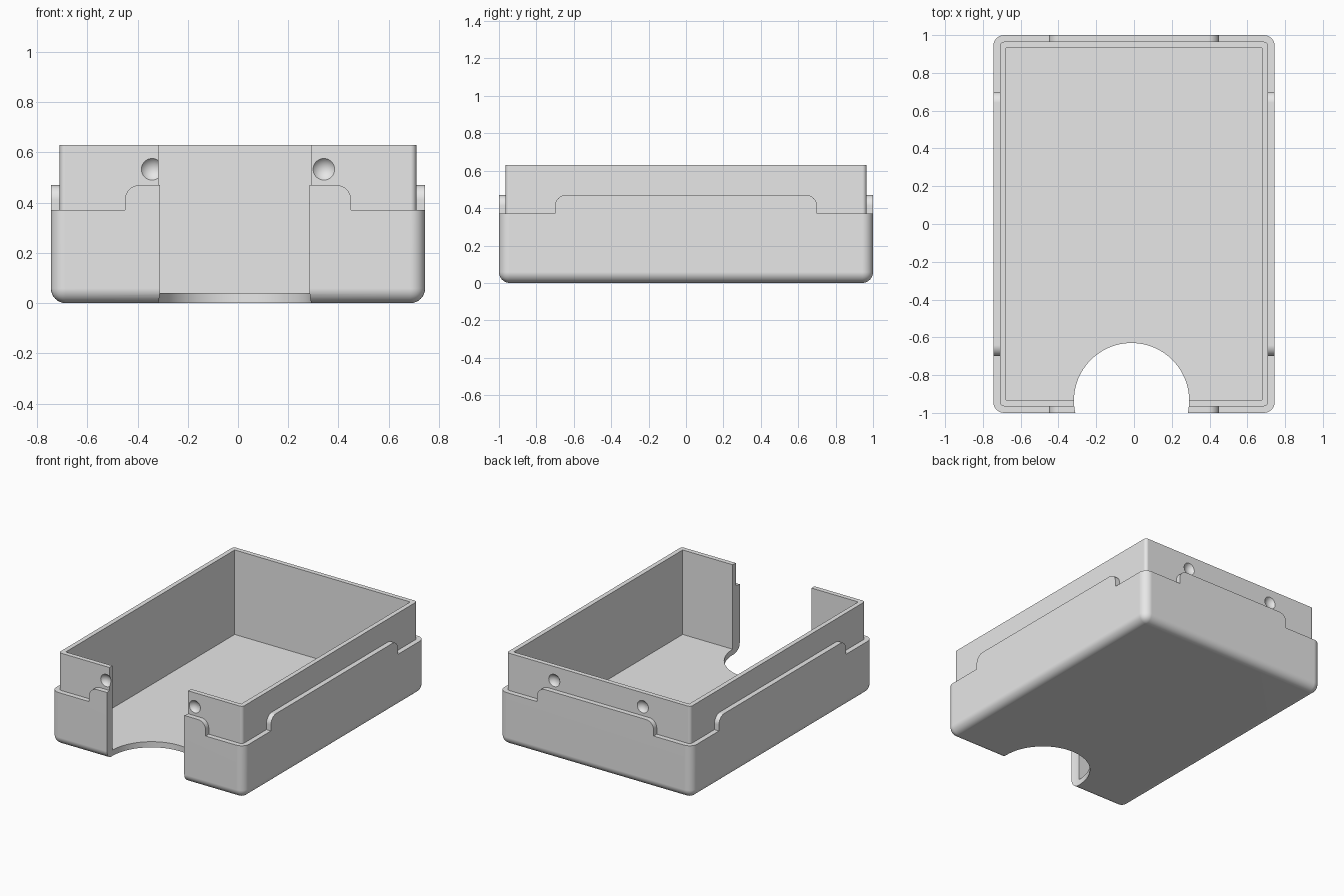
import bpy, bmesh, math
from mathutils import Matrix, Vector

cube = bpy.data.objects.get("Cube")
if cube:
    bpy.data.objects.remove(cube, do_unlink=True)

grey = bpy.data.materials.new("plain grey")
grey.use_nodes = True
grey.diffuse_color = (0.8, 0.8, 0.8, 1)
grey.node_tree.nodes["Principled BSDF"].inputs["Base Color"].default_value = (0.8, 0.8, 0.8, 1)


def finish(name, bm):
    """Turn a bmesh into a named grey object."""
    bmesh.ops.recalc_face_normals(bm, faces=bm.faces)
    mesh = bpy.data.meshes.new(name)
    bm.to_mesh(mesh)
    bm.free()
    mesh.materials.append(grey)
    obj = bpy.data.objects.new(name, mesh)
    bpy.context.collection.objects.link(obj)
    return obj


def box(name, hx, hy, z0, z1, radius=0.0, round_bottom=False):
    """Box with optionally rounded upright edges and bottom edges."""
    bm = bmesh.new()
    bmesh.ops.create_cube(bm, size=1)
    for v in bm.verts:
        v.co = Vector((math.copysign(hx, v.co.x), math.copysign(hy, v.co.y),
                       z1 if v.co.z > 0 else z0))
    if radius:
        edges = []
        for e in bm.edges:
            a, b = (v.co.z for v in e.verts)
            if a != b or (round_bottom and a == z0):
                edges.append(e)
        bmesh.ops.bevel(bm, geom=edges, offset=radius, offset_type='OFFSET',
                        segments=8, profile=0.5, affect='EDGES')
    return finish(name, bm)


def activate(obj):
    bpy.ops.object.select_all(action='DESELECT')
    obj.select_set(True)
    bpy.context.view_layer.objects.active = obj


def combine(obj, other, operation, keep=False):
    activate(obj)
    mod = obj.modifiers.new("combine", 'BOOLEAN')
    mod.operation = operation
    mod.solver = 'EXACT'
    mod.object = other
    bpy.ops.object.modifier_apply(modifier=mod.name)
    if not keep:
        bpy.data.objects.remove(other, do_unlink=True)


def smooth(obj):
    activate(obj)
    bpy.ops.object.shade_smooth_by_angle(angle=math.radians(30))
    mod = obj.modifiers.new("flat panels", 'WEIGHTED_NORMAL')
    mod.keep_sharp = True


def tab(name, half, dist, turn):
    """Raised lip with rounded upper corners on one side of the tray."""
    z0, z1, r, thick = 0.37, 0.47, 0.058, 0.04
    right = [(half - r + r * math.cos(a), z1 - r + r * math.sin(a))
             for a in (math.pi / 2 * i / 10 for i in range(11))]
    outline = [(half, z0)] + right + [(-u, z) for u, z in reversed(right)] + [(-half, z0)]
    bm = bmesh.new()
    face = bm.faces.new([bm.verts.new((u, -dist, z)) for u, z in outline])
    new = bmesh.ops.extrude_face_region(bm, geom=[face])["geom"]
    bmesh.ops.translate(bm, vec=(0, thick, 0),
                        verts=[g for g in new if isinstance(g, bmesh.types.BMVert)])
    bm.transform(Matrix.Rotation(turn * math.pi / 2, 4, 'Z'))
    return finish(name, bm)


# Tray body: rounded outer shell with a taller thin liner wall
tray = box("tray_body", 0.745, 1.0, 0.0, 0.37, 0.058, True)
combine(tray, box("liner", 0.71, 0.965, 0.2, 0.63, 0.022), 'UNION')
combine(tray, box("cavity", 0.678, 0.932, 0.04, 0.8), 'DIFFERENCE')

# Shallow round dimples on the front and back walls
bm = bmesh.new()
for x in (-0.342, 0.342):
    for y in (-0.996, 0.996):
        bmesh.ops.create_uvsphere(bm, u_segments=40, v_segments=24, radius=0.053,
                                  matrix=Matrix.Translation((x, y, 0.533)))
combine(tray, finish("dimples", bm), 'DIFFERENCE')

# Raised lips on all four sides
front_tab = tab("front_tab", 0.45, 1.0, 0)
left_tab = tab("left_tab", 0.70, 0.745, 1)
back_tab = tab("back_tab", 0.45, 1.0, 2)
right_tab = tab("right_tab", 0.70, 0.745, 3)

# Round thumb notch through the front wall and floor
bm = bmesh.new()
bmesh.ops.create_cone(bm, cap_ends=True, segments=96, radius1=0.305, radius2=0.305, depth=2,
                      matrix=Matrix.Translation((-0.013, -0.935, 0.3)))
notch = finish("notch_cutter", bm)
combine(tray, notch, 'DIFFERENCE', keep=True)
combine(front_tab, notch, 'DIFFERENCE')

for part in (tray, front_tab, left_tab, back_tab, right_tab):
    smooth(part)
